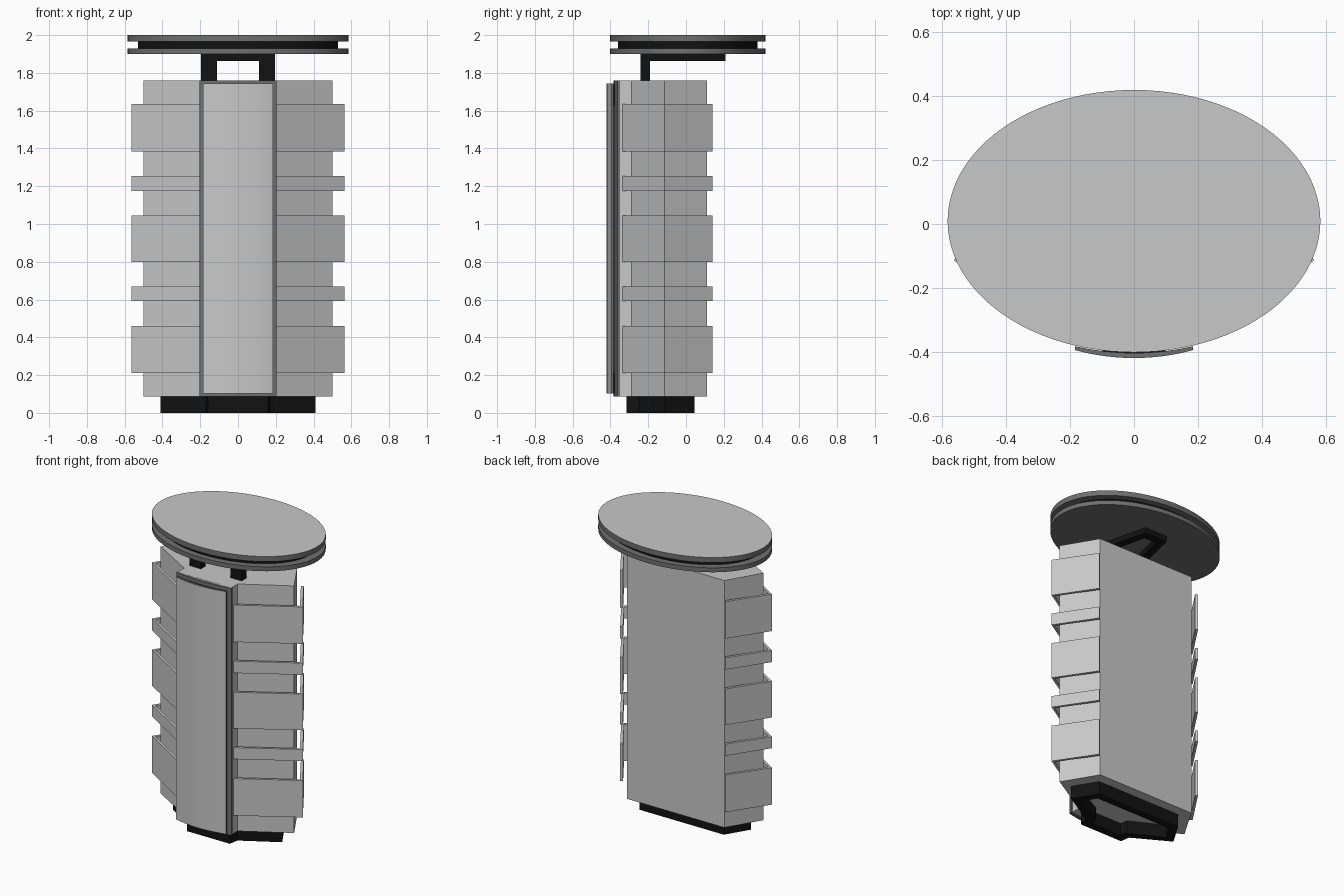
import bpy, bmesh, math
from mathutils import Vector

cube = bpy.data.objects.get("Cube")
if cube:
    bpy.data.objects.remove(cube, do_unlink=True)


def material(name, v):
    m = bpy.data.materials.new(name)
    m.use_nodes = True
    m.diffuse_color = (v, v, v, 1)
    m.node_tree.nodes["Principled BSDF"].inputs["Base Color"].default_value = (v, v, v, 1)
    return m


LIGHT = material("light grey", 0.58)
DARK = material("dark grey", 0.16)
BLACK = material("black", 0.006)


def prism(name, outline, z0, z1, mats, hole=None, rule=None):
    """Extrude an outline upward; an optional matching hole makes it a ring."""
    bm = bmesh.new()

    def loop(pts, z):
        return [bm.verts.new((x, y, z)) for x, y in pts]

    def wall(a, b):
        n = len(a)
        for i in range(n):
            j = (i + 1) % n
            bm.faces.new((a[i], a[j], b[j], b[i]))

    low, high = loop(outline, z0), loop(outline, z1)
    wall(low, high)
    if hole:
        hole_low, hole_high = loop(hole, z0), loop(hole, z1)
        wall(hole_high, hole_low)
        wall(high, hole_high)
        wall(hole_low, low)
    else:
        bm.faces.new(high)
        bm.faces.new(low)
    bmesh.ops.recalc_face_normals(bm, faces=bm.faces)
    if rule:
        for f in bm.faces:
            f.material_index = rule(f.normal)
    mesh = bpy.data.meshes.new(name)
    bm.to_mesh(mesh)
    bm.free()
    for m in mats:
        mesh.materials.append(m)
    obj = bpy.data.objects.new(name, mesh)
    bpy.context.collection.objects.link(obj)
    return obj


def mirrored(half):
    """Complete a symmetric outline from its +x half."""
    return half + [(-x, y) for x, y in reversed(half)]


def box(name, x0, x1, y0, y1, z0, z1, mat):
    return prism(name, [(x0, y0), (x1, y0), (x1, y1), (x0, y1)], z0, z1, [mat])


def arc(half_width, y_edge, y_mid, steps=12):
    """Shallow bulge toward the front, from -x to +x."""
    pts = []
    for i in range(steps + 1):
        t = 2 * i / steps - 1
        pts.append((half_width * t, y_mid + (y_edge - y_mid) * t * t))
    return pts


# Main faceted body and its hollow plinth
prism("body", mirrored([(0.2, -0.36), (0.2, -0.289), (0.5, -0.114), (0.365, 0.112)]),
      0.087, 1.76, [LIGHT])
prism("plinth", mirrored([(0.16, -0.315), (0.17, -0.25), (0.41, -0.112), (0.315, 0.045)]),
      0, 0.087, [BLACK],
      hole=mirrored([(0.115, -0.265), (0.125, -0.215), (0.345, -0.1), (0.285, -0.005)]))

# Front frame, curved cover and the clips between them
prism("front_frame", arc(0.205, -0.363, -0.383) + [(0.205, -0.35), (-0.205, -0.35)],
      0.087, 1.76, [DARK])
prism("front_cover", arc(0.186, -0.395, -0.42) + arc(0.184, -0.383, -0.404)[::-1],
      0.103, 1.745, [LIGHT, DARK], rule=lambda n: 0 if n.y < -0.8 else 1)
for label, z0 in (("lower", 0.103), ("upper", 1.625)):
    box(label + "_clip", -0.1, 0.1, -0.405, -0.37, z0, z0 + 0.11, BLACK)

# Folded side plates, standing off the body on both sides
bands = [(0.21, 0.46), (0.592, 0.67), (0.8, 1.045), (1.175, 1.255), (1.385, 1.635)]
plate = [(0.2, -0.336), (0.565, -0.114), (0.395, 0.14),
         (0.38, 0.13), (0.541, -0.11), (0.2, -0.317)]
for side, s in (("left", 1), ("right", -1)):
    for i, (z0, z1) in enumerate(bands):
        prism(f"{side}_plate_{i + 1}", [(s * x, y) for x, y in plate], z0, z1, [LIGHT])

# Bracket carrying the top
prism("top_bracket", mirrored([(0.195, -0.24), (0.085, 0.21)]), 1.863, 1.9, [BLACK],
      hole=mirrored([(0.125, -0.19), (0.045, 0.155)]))
for side, s in (("left", 1), ("right", -1)):
    box(side + "_bracket_leg", *sorted((s * 0.11, s * 0.195)), -0.24, -0.19, 1.755, 1.87, BLACK)


# Oval table top: two slabs with a recessed core
def oval(name, rx, ry, z0, z1, mats, rule=None):
    ring = [(rx * math.cos(a), 0.009 + ry * math.sin(a))
            for a in (math.tau * i / 96 for i in range(96))]
    obj = prism(name, ring, z0, z1, mats, rule=rule)
    for p in obj.data.polygons:
        p.use_smooth = len(p.vertices) == 4
    for e in obj.data.edges:
        a, b = (obj.data.vertices[v].co for v in e.vertices)
        e.use_edge_sharp = abs(a.z - b.z) < 0.001


oval("lower_slab", 0.584, 0.411, 1.9, 1.93, [DARK])
oval("slab_core", 0.53, 0.37, 1.928, 1.967, [BLACK])
oval("upper_slab", 0.584, 0.411, 1.965, 2.0, [DARK, LIGHT], rule=lambda n: int(n.z > 0.5))
